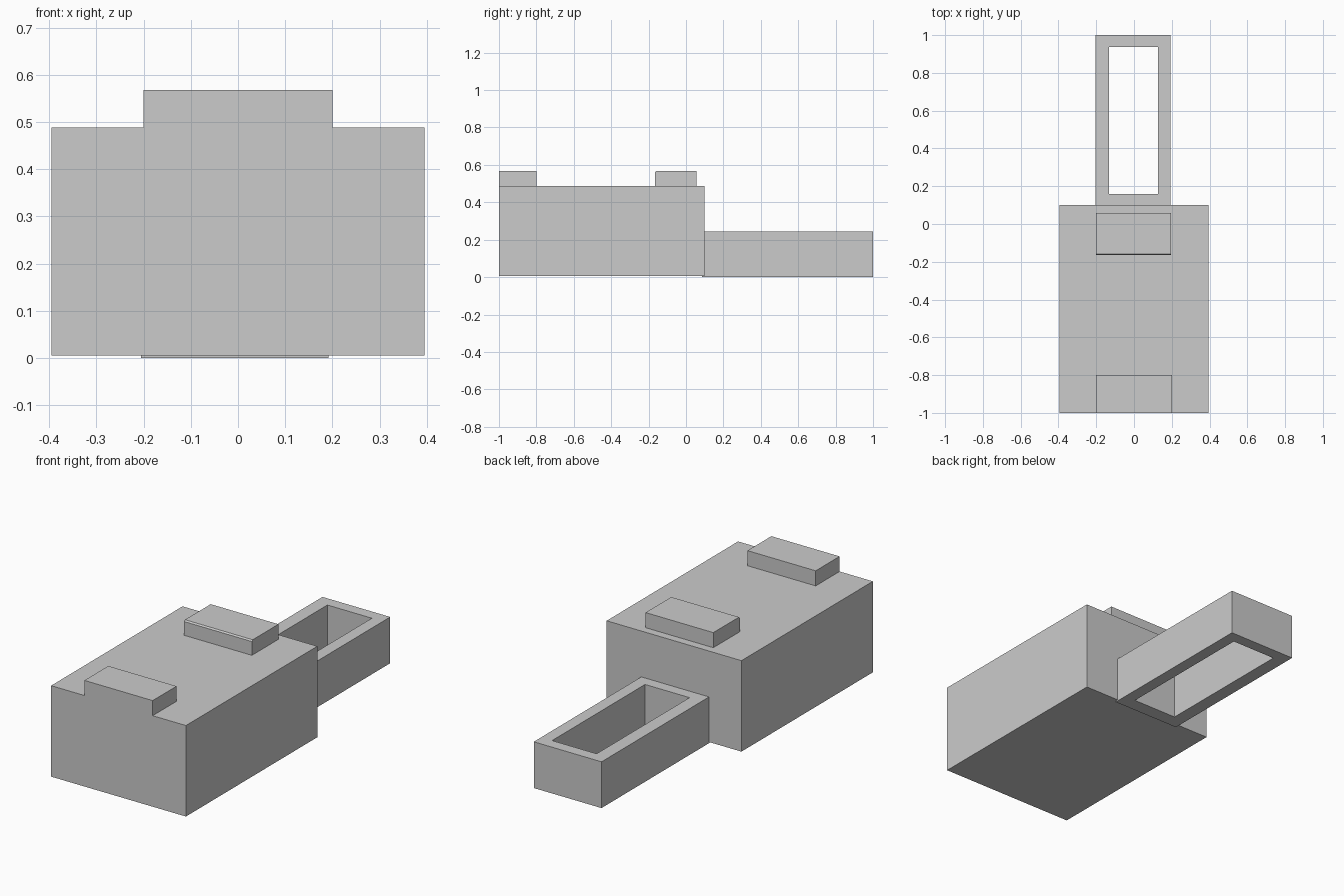
import bpy
import bmesh

if "Cube" in bpy.data.objects:
    bpy.data.objects.remove(bpy.data.objects["Cube"], do_unlink=True)

# Single plain grey
grey = bpy.data.materials.new("plain_grey")
grey.use_nodes = True
colour = (0.6, 0.6, 0.6, 1)
grey.diffuse_color = colour
grey.node_tree.nodes["Principled BSDF"].inputs["Base Color"].default_value = colour


def finish(name, bm):
    bmesh.ops.recalc_face_normals(bm, faces=bm.faces)
    mesh = bpy.data.meshes.new(name)
    bm.to_mesh(mesh)
    bm.free()
    mesh.materials.append(grey)
    obj = bpy.data.objects.new(name, mesh)
    bpy.context.collection.objects.link(obj)
    return obj


def box_mesh(x, y, z):
    """Box spanning the given (low, high) ranges."""
    bm = bmesh.new()
    bmesh.ops.create_cube(bm, size=1)
    for v in bm.verts:
        v.co = [r[0] if c < 0 else r[1] for c, r in zip(v.co, (x, y, z))]
    return bm


# Main body and the raised block flush with its front
finish("body", box_mesh((-0.395, 0.395), (-1, 0.1), (0.006, 0.488)))
finish("front_block", box_mesh((-0.2, 0.2), (-1, -0.8), (0.47, 0.568)))

# Rear raised block with a slightly eased front top edge
bm = box_mesh((-0.2, 0.197), (-0.165, 0.057), (0.47, 0.568))
edge = [e for e in bm.edges if all(v.co.y < -0.1 and v.co.z > 0.5 for v in e.verts)]
bmesh.ops.bevel(bm, geom=edge, offset=0.007, segments=1, affect='EDGES')
finish("rear_block", bm)

# Rear frame: a box whose top and bottom are inset and bridged into a through hole
bm = box_mesh((-0.205, 0.192), (0.085, 1), (0, 0.245))
caps = [f for f in bm.faces if abs(f.normal.z) > 0.9]
for cap in caps:
    bmesh.ops.inset_individual(bm, faces=[cap], thickness=0.06)
    for v in cap.verts:
        v.co.x = -0.133 if v.co.x < 0 else 0.128
        v.co.y = 0.16 if v.co.y < 0.5 else 0.938
rims = [e for cap in caps for e in cap.edges]
bmesh.ops.delete(bm, geom=caps, context='FACES_ONLY')
bmesh.ops.bridge_loops(bm, edges=rims)
finish("rear_frame", bm)
